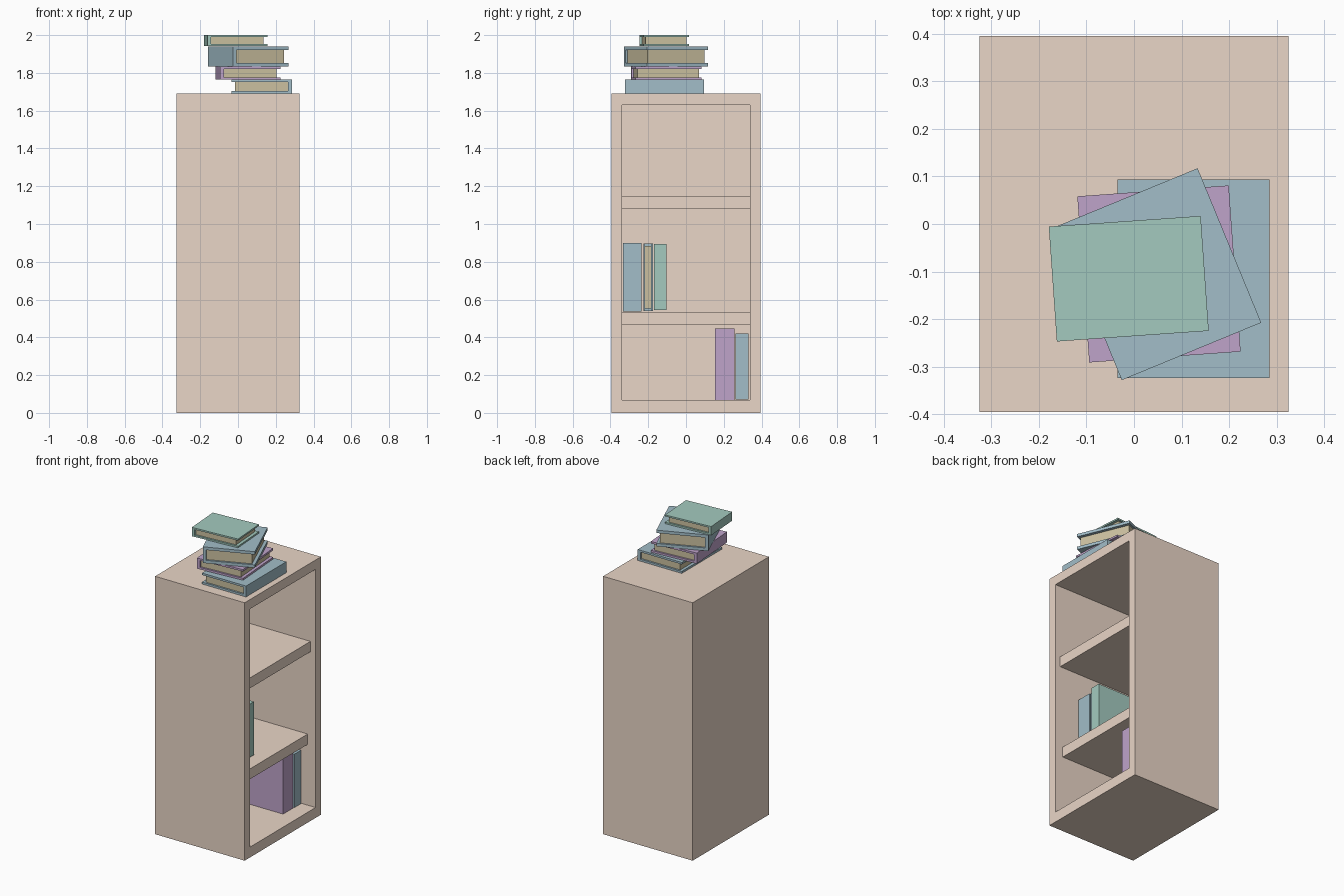
import bpy, bmesh, math
from mathutils import Matrix

if "Cube" in bpy.data.objects:
    bpy.data.objects.remove(bpy.data.objects["Cube"])


def material(name, rgb):
    m = bpy.data.materials.new(name)
    m.diffuse_color = (*rgb, 1)
    m.use_nodes = True
    m.node_tree.nodes["Principled BSDF"].inputs["Base Color"].default_value = m.diffuse_color
    return m


WOOD = material("wood", (0.82, 0.67, 0.57))
PAPER = material("paper", (0.60, 0.53, 0.35))
BLUE = material("blue_cover", (0.36, 0.51, 0.58))
PURPLE = material("purple_cover", (0.52, 0.37, 0.59))
GREEN = material("green_cover", (0.37, 0.59, 0.52))


def finish(name, bm, mat):
    bmesh.ops.recalc_face_normals(bm, faces=bm.faces)
    me = bpy.data.meshes.new(name)
    bm.to_mesh(me)
    bm.free()
    me.materials.append(mat)
    ob = bpy.data.objects.new(name, me)
    bpy.context.collection.objects.link(ob)
    return ob


def box_bmesh(lo, hi):
    bm = bmesh.new()
    size = [h - l for l, h in zip(lo, hi)]
    mid = [(h + l) / 2 for l, h in zip(lo, hi)]
    bmesh.ops.create_cube(bm, size=1, matrix=Matrix.Translation(mid) @ Matrix.Diagonal((*size, 1)))
    return bm


# Cabinet shell: a box with its +x face inset and pushed in
X, Y, TOP = 0.325, 0.395, 1.692
IN_Y, IN_LO, IN_HI, BACK = 0.34, 0.068, 1.63, -0.27
bm = box_bmesh((-X, -Y, 0), (X, Y, TOP))
bm.normal_update()
front = next(f for f in bm.faces if f.normal.x > 0.9)
bmesh.ops.inset_individual(bm, faces=[front], thickness=0.05)
for v in front.verts:
    v.co.y = math.copysign(IN_Y, v.co.y)
    v.co.z = IN_HI if v.co.z > 1 else IN_LO
inner = bmesh.ops.extrude_discrete_faces(bm, faces=[front])["faces"][0]
bmesh.ops.translate(bm, verts=inner.verts, vec=(BACK - X, 0, 0))
finish("cabinet_shell", bm, WOOD)

# Shelves, set back from the opening by different amounts
for name, z0, z1, edge in (("lower_shelf", 0.467, 0.535, 0.268), ("upper_shelf", 1.08, 1.148, 0.288)):
    finish(name, box_bmesh((BACK, -IN_Y, z0), (edge, IN_Y, z1)), WOOD)


def book(name, mat, width, length, thick, centre, rot):
    """Spine on local -x, length along y, thickness along z."""
    w, l, t = width / 2, length / 2, thick / 2
    c, s = thick * 0.18, 0.02
    # Cover: U profile extruded along the spine
    prof = [(-w, -t), (w, -t), (w, -t + c), (-w + s, -t + c),
            (-w + s, t - c), (w, t - c), (w, t), (-w, t)]
    bm = bmesh.new()
    ends = [[bm.verts.new((x, y, z)) for x, z in prof] for y in (-l, l)]
    n = len(prof)
    for e in ends:
        bm.faces.new(e)
    for i in range(n):
        j = (i + 1) % n
        bm.faces.new((ends[0][i], ends[0][j], ends[1][j], ends[1][i]))
    cover = finish(name + "_cover", bm, mat)
    # Page block
    pages = finish(name + "_pages", box_bmesh((-w + s, -l + 0.012, -t + c), (w - 0.02, l - 0.012, t - c)), PAPER)
    for ob in (cover, pages):
        ob.location = centre
        ob.rotation_euler = [math.radians(a) for a in rot]


# Stack on top of the cabinet: colour, width, length, z range, centre, turn
stack = [
    (BLUE, 0.32, 0.418, TOP, 1.764, 0.125, -0.115, 180),
    (PURPLE, 0.319, 0.35, 1.764, 1.834, 0.0525, -0.105, 4.1),
    (BLUE, 0.317, 0.351, 1.834, 1.94, 0.054, -0.1055, 22.4),
    (GREEN, 0.32, 0.242, 1.942, 2.0, -0.011, -0.115, 4),
]
for i, (mat, w, l, z0, z1, x, y, a) in enumerate(stack, 1):
    book(f"stacked_book_{i}", mat, w, l, z1 - z0, (x, y, (z0 + z1) / 2), (0, 0, a))

# Standing books: colour, y range, z range, front x, spine outwards or not
standing = [
    (PURPLE, 0.153, 0.256, 0.068, 0.446, 0.22, True),
    (BLUE, 0.263, 0.332, 0.07, 0.42, 0.225, True),
    (BLUE, -0.334, -0.235, 0.536, 0.90, 0.15, True),
    (BLUE, -0.225, -0.176, 0.54, 0.896, 0.15, False),
    (GREEN, -0.17, -0.103, 0.545, 0.895, 0.187, True),
]
W = 0.32
for i, (mat, y0, y1, z0, z1, x, spine_out) in enumerate(standing, 1):
    book(f"standing_book_{i}", mat, W, z1 - z0, y1 - y0,
         (x - W / 2, (y0 + y1) / 2, (z0 + z1) / 2), (90, 0, 180 if spine_out else 0))
